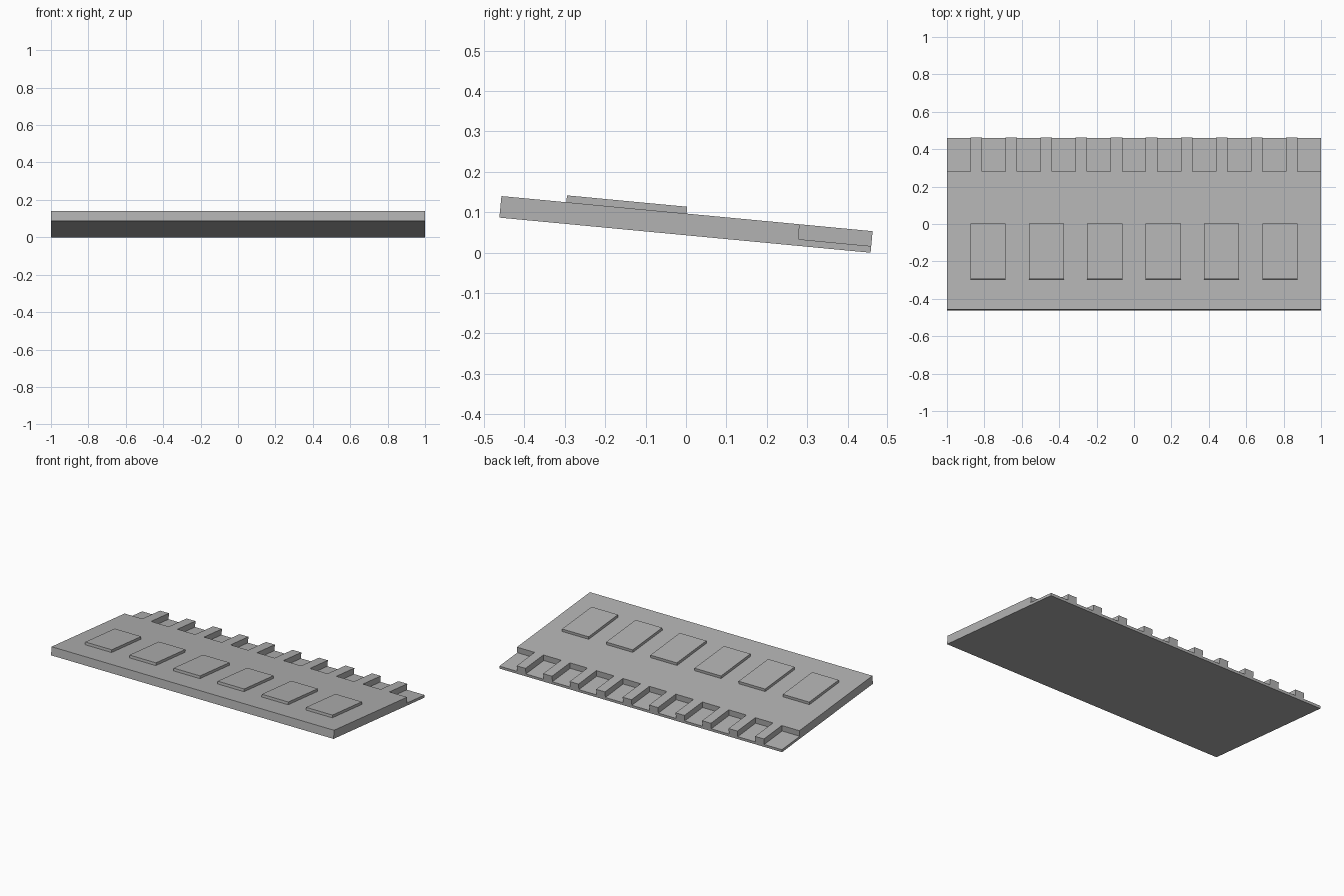
import bpy
import bmesh
import math
from mathutils import Matrix

cube = bpy.data.objects.get("Cube")
if cube:
    bpy.data.objects.remove(cube, do_unlink=True)

# Main sizes, measured in the untilted frame of the slab
HALF_Y = 0.4615
THICK = 0.0535
LEDGE = 0.0165
NOTCH_Y = 0.28
TEETH, TOOTH_W = 10, 0.0625
PADS, PAD_W = 6, 0.1875
TILT = Matrix.Translation((0, 0, 0.07)) @ Matrix.Rotation(math.radians(-5.4), 4, "X")

grey = bpy.data.materials.new("plain grey")
grey.use_nodes = True
colour = (0.45, 0.45, 0.45, 1)
grey.diffuse_color = colour
grey.node_tree.nodes["Principled BSDF"].inputs["Base Color"].default_value = colour


def prism(name, outline, z0, z1):
    """Extrude a flat outline from z0 to z1, then tilt it with the slab."""
    bm = bmesh.new()
    face = bm.faces.new([bm.verts.new((x, y, z0)) for x, y in outline])
    top = bmesh.ops.extrude_face_region(bm, geom=[face])["geom"]
    verts = [v for v in top if isinstance(v, bmesh.types.BMVert)]
    bmesh.ops.translate(bm, vec=(0, 0, z1 - z0), verts=verts)
    bmesh.ops.recalc_face_normals(bm, faces=bm.faces)
    mesh = bpy.data.meshes.new(name)
    bm.to_mesh(mesh)
    bm.free()
    mesh.materials.append(grey)
    obj = bpy.data.objects.new(name, mesh)
    obj.matrix_world = TILT
    bpy.context.collection.objects.link(obj)


def rect(x0, x1, y0, y1):
    return [(x0, y0), (x1, y0), (x1, y1), (x0, y1)]


bottom, top = -THICK / 2, THICK / 2

# Slab with a toothed rear edge
pitch = 0.1875
edges = []
for i in range(TEETH):
    centre = (i - (TEETH - 1) / 2) * pitch
    edges.append((centre - TOOTH_W / 2, centre + TOOTH_W / 2))
outline = [(-1, NOTCH_Y), (-1, -HALF_Y), (1, -HALF_Y), (1, NOTCH_Y)]
for left, right in reversed(edges):
    outline += [(right, NOTCH_Y), (right, HALF_Y), (left, HALF_Y), (left, NOTCH_Y)]
prism("slab", outline, bottom, top)

# Thin ledge pieces filling the floor of each notch
starts = [-1] + [right for left, right in edges]
ends = [left for left, right in edges] + [1]
for i, (x0, x1) in enumerate(zip(starts, ends)):
    prism(f"ledge_{i + 1}", rect(x0, x1, NOTCH_Y, HALF_Y), bottom, bottom + LEDGE)

# Row of raised pads on the upper face
for i in range(PADS):
    centre = (i - (PADS - 1) / 2) * 0.3125
    prism(f"pad_{i + 1}", rect(centre - PAD_W / 2, centre + PAD_W / 2, -0.3, -0.001),
          top, top + 0.017)
